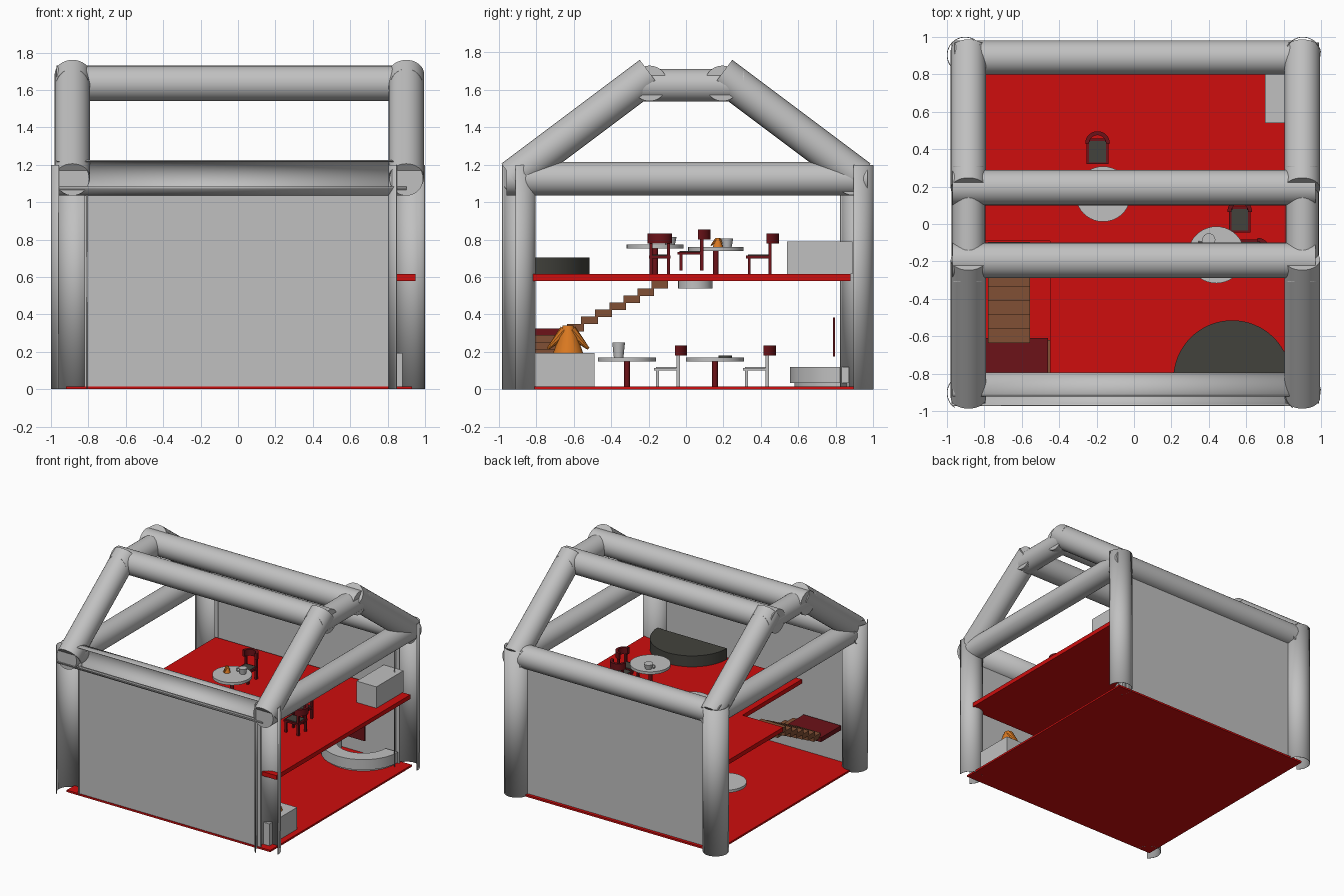
import bpy, bmesh, math
from mathutils import Vector, Matrix

if "Cube" in bpy.data.objects:
    bpy.data.objects.remove(bpy.data.objects["Cube"])

def mat(name, r, g, b):
    m = bpy.data.materials.new(name)
    m.diffuse_color = (r, g, b, 1)
    m.use_nodes = True
    m.node_tree.nodes["Principled BSDF"].inputs["Base Color"].default_value = m.diffuse_color
    return m

GREY = mat("light grey", .53, .53, .53)
RED = mat("red", .62, .004, .004)
WINE = mat("dark red", .15, .006, .009)
DARK = mat("charcoal", .055, .055, .046)
BROWN = mat("brown wood", .22, .08, .035)
ORANGE = mat("orange pastry", .70, .19, .015)

def finish(name, bm, m, smooth=False):
    me = bpy.data.meshes.new(name)
    bmesh.ops.recalc_face_normals(bm, faces=bm.faces)
    bm.to_mesh(me)
    bm.free()
    ob = bpy.data.objects.new(name, me)
    bpy.context.collection.objects.link(ob)
    me.materials.append(m)
    if smooth:
        bpy.context.view_layer.objects.active = ob
        ob.select_set(True)
        bpy.ops.object.shade_smooth_by_angle(angle=math.radians(35))
        ob.select_set(False)
    return ob

def box(name, lo, hi, m):
    bm = bmesh.new()
    bmesh.ops.create_cube(bm, size=1)
    for v in bm.verts:
        v.co = [(a + b) / 2 + c * (b - a) for a, b, c in zip(lo, hi, v.co)]
    return finish(name, bm, m)

def rod(name, p0, p1, r0, m, r1=None, seg=32):
    p0, p1 = Vector(p0), Vector(p1)
    d = p1 - p0
    bm = bmesh.new()
    M = Matrix.Translation((p0 + p1) / 2) @ d.to_track_quat('Z', 'Y').to_matrix().to_4x4()
    bmesh.ops.create_cone(bm, cap_ends=True, segments=seg, radius1=r0,
                          radius2=r0 if r1 is None else r1, depth=d.length, matrix=M)
    return finish(name, bm, m, True)

def open_tube(name, p0, p1, r, u, v, a0, a1):
    """Split pipe: an arc from a0 to a1 degrees in the u/v plane, swept p0 to p1."""
    bm = bmesh.new()
    n = 30
    rows = []
    for p in (p0, p1):
        row = []
        for i in range(n + 1):
            a = math.radians(a0 + (a1 - a0) * i / n)
            row.append(bm.verts.new(Vector(p) + r * (math.cos(a) * Vector(u) + math.sin(a) * Vector(v))))
        rows.append(row)
    for i in range(n):
        bm.faces.new((rows[0][i], rows[0][i + 1], rows[1][i + 1], rows[1][i]))
    ob = finish(name, bm, GREY, True)
    s = ob.modifiers.new("thickness", 'SOLIDIFY')
    s.thickness = .004
    s.offset = 0

def half_disc(name, cx, cy, sign, r_in, r_out, z0, z1, m, n=32):
    """Half disc or half ring standing against a wall."""
    bm = bmesh.new()
    pts = []
    for r, order in ((r_out, range(n + 1)), (r_in, range(n, -1, -1))):
        if r == 0:
            continue
        for i in order:
            a = math.pi * i / n
            pts.append(bm.verts.new((cx + r * math.cos(a), cy + sign * r * math.sin(a), z0)))
    f = bm.faces.new(pts)
    e = bmesh.ops.extrude_face_region(bm, geom=[f])
    bmesh.ops.translate(bm, vec=(0, 0, z1 - z0), verts=[g for g in e['geom'] if isinstance(g, bmesh.types.BMVert)])
    return finish(name, bm, m, True)

# Corner posts: split pipes open towards the front right
XL, XR, Y, R = -.903, .903, .903, .096
for side, x in (("left", XL), ("right", XR)):
    for end, y in (("front", -Y), ("back", Y)):
        open_tube(f"{end}_{side}_post", (x, y, 0), (x, y, 1.2), R, (1, 0, 0), (0, 1, 0), -5, 235)

# Eave beams: the front one is open towards the front
open_tube("front_eave_beam", (-.97, -.89, 1.13), (.9, -.89, 1.13), .093, (0, 1, 0), (0, 0, 1), -150, 110)
rod("back_eave_beam", (-.96, .89, 1.13), (.96, .89, 1.13), .092, GREY)
for side, x in (("left", -.885), ("right", .9)):
    rod(f"{side}_eave_beam", (x, -.96, 1.125), (x, .97, 1.125), .09, GREY)
    # Rafters and short ridge ties
    for end, s in (("front", -1), ("back", 1)):
        rod(f"{end}_{side}_rafter", (x, s * .93, 1.13), (x, s * .19, 1.685), .095, GREY)
    rod(f"{side}_ridge_tie", (x, -.31, 1.625), (x, .31, 1.625), .088, GREY)
for end, y in (("front", -.195), ("back", .195)):
    rod(f"{end}_ridge_beam", (-.97, y, 1.635), (.97, y, 1.635), .095, GREY)

# Walls and floors
box("front_wall", (-.82, -.905, .01), (.84, -.895, 1.06), GREY)
box("back_wall", (-.84, .895, .01), (.84, .905, 1.06), GREY)
box("ground_floor", (-.92, -.91, 0), (.93, .93, .015), RED)
box("upper_floor_main", (-.45, -.86, .58), (.95, .88, .615), RED)
box("upper_floor_left", (-.82, -.09, .58), (-.45, .88, .615), RED)

# Stairs: upper flight, landing, lower flight
for i in range(7):
    y, z = -.62 + .075 * i, .31 + .038 * i
    box(f"upper_step_{i}", (-.78, y - .015, z), (-.555, y + .075, z + .04), BROWN)
    x, z = -.46 + .075 * i, .25 - .038 * i
    box(f"lower_step_{i}", (x - .015, -.84, z), (x + .075, -.62, z + .04), BROWN)
box("landing", (-.8, -.87, .288), (-.46, -.61, .325), WINE)

# Stage, round bench, counters, ceiling lamp, board
half_disc("stage", .525, -.83, 1, 0, .315, .615, .705, DARK)
half_disc("bench_seat", .53, .87, -1, .2, .315, .035, .12, GREY)
half_disc("bench_base", .53, .87, -1, .2, .29, .015, .04, GREY)
box("lower_counter", (.55, -.85, .015), (.88, -.49, .195), GREY)
box("upper_counter", (.7, .54, .615), (.88, .89, .79), GREY)
rod("ceiling_lamp", (0, .05, .54), (0, .05, .582), .092, GREY)
box("wall_board", (.3, .786, .175), (.6, .796, .385), WINE)

# Tables
def table(name, x, y, z0, h, r):
    rod(f"{name}_top", (x, y, z0 + h - .022), (x, y, z0 + h), r, GREY, seg=40)
    rod(f"{name}_leg", (x, y, z0), (x, y, z0 + h - .02), .015, WINE, seg=12)

table("upper_back_table", -.165, .16, .615, .145, .148)
table("upper_front_table", .44, -.165, .615, .16, .152)
table("lower_back_table", -.47, .155, .015, .155, .155)
table("lower_front_table", .1, -.315, .015, .155, .155)

# Chairs: built facing -y, then turned
def chair(name, x, y, z0, turn, frame, seat_mat):
    parts = []
    for sx in (-1, 1):
        parts.append(box(f"{name}_front_leg", (sx * .047 - .008, -.07, 0), (sx * .047 + .008, -.054, .09), frame))
        parts.append(box(f"{name}_back_leg", (sx * .047 - .008, .04, 0), (sx * .047 + .008, .058, .17), frame))
    parts.append(box(f"{name}_seat_frame", (-.058, -.08, .085), (.058, .058, .1), frame))
    parts.append(box(f"{name}_seat", (-.045, -.07, .098), (.045, .045, .105), seat_mat))
    parts.append(half_disc(f"{name}_backrest", 0, .03, 1, .045, .066, .165, .218, WINE, 16))
    M = Matrix.Translation((x, y, z0)) @ Matrix.Rotation(math.radians(turn), 4, 'Z')
    for p in parts:
        p.data.transform(M)

chair("upper_chair_a", -.195, .4, .615, 0, WINE, DARK)
chair("upper_chair_b", .565, .035, .635, 0, WINE, DARK)
chair("upper_chair_c", .63, -.14, .615, -90, WINE, DARK)
chair("lower_chair_a", -.45, .385, .015, 0, GREY, GREY)
chair("lower_chair_b", .12, -.09, .015, 0, GREY, GREY)

# Mugs with ring handles
def mug(name, x, y, z, r, h):
    rod(f"{name}_cup", (x, y, z), (x, y, z + h), r * .75, GREY, r, 24)
    bpy.ops.mesh.primitive_torus_add(location=(x - r * 1.1, y - r * .3, z + h * .55), rotation=(math.pi / 2, 0, 0),
                                     major_radius=h * .3, minor_radius=r * .14,
                                     major_segments=16, minor_segments=8)
    ob = bpy.context.object
    ob.name = f"{name}_handle"
    ob.data.materials.append(GREY)
    ob.select_set(False)

mug("upper_back_mug", -.11, .22, .76, .032, .045)
mug("upper_front_mug", .4, -.085, .775, .035, .04)
mug("lower_mug", .1, -.36, .17, .034, .08)

# Pastries: a rounded middle with two drooping horns
def pastry(name, x, y, z, s, m=ORANGE):
    rod(f"{name}_middle", (x, y, z), (x, y, z + s), s * .55, m, s * .2, 12)
    for d in (-1, 1):
        rod(f"{name}_horn", (x, y + d * s * .1, z + s * .8), (x, y + d * s * .75, z + s * .15),
            s * .24, m, s * .05, 10)

pastry("counter_pastry", .75, -.63, .195, .145)
pastry("upper_pastry", -.22, .17, .76, .05)
rod("lower_plate", (-.47, .21, .17), (-.47, .21, .182), .035, DARK, seg=20)
